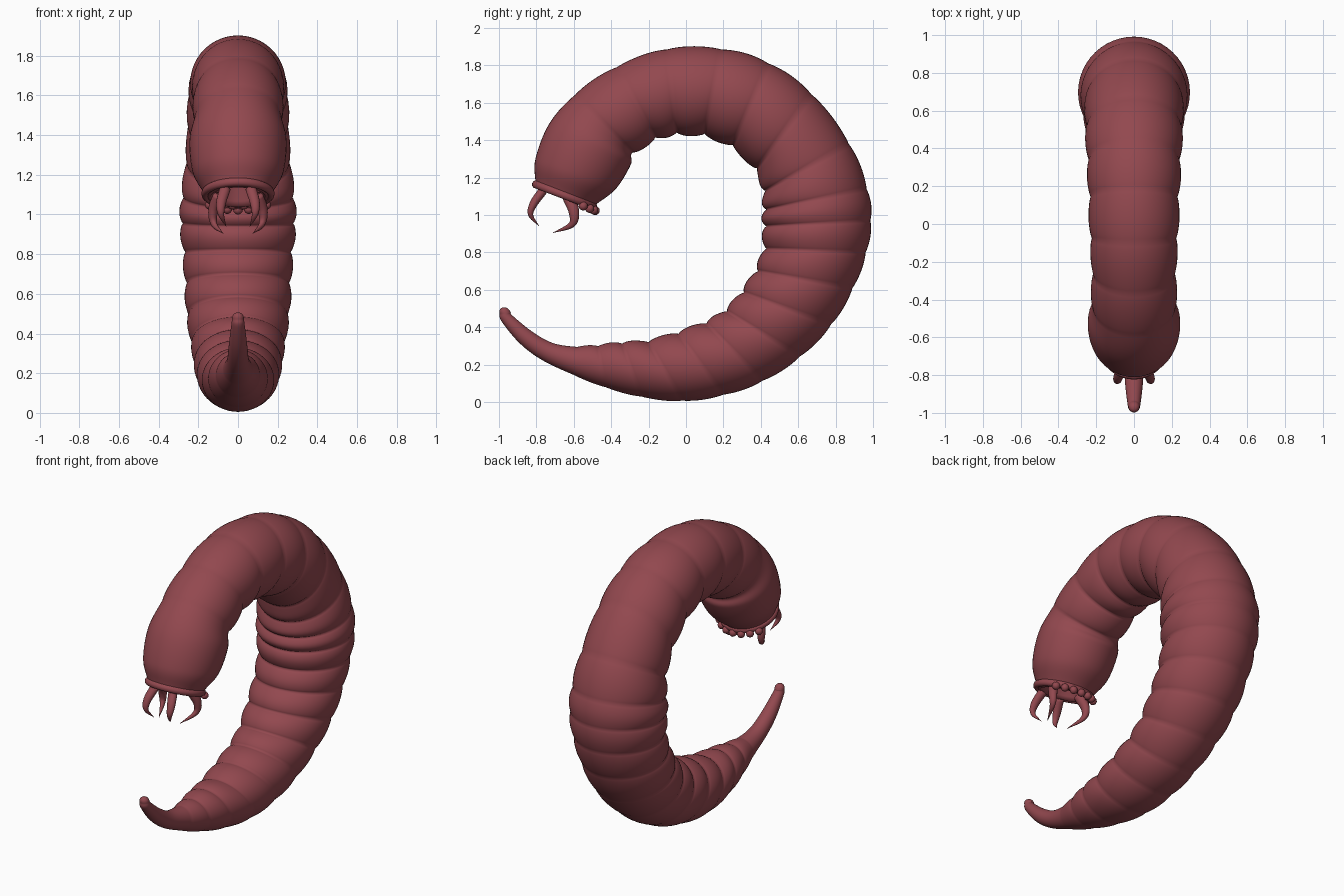
import bpy, bmesh, math
from mathutils import Vector

if "Cube" in bpy.data.objects:
    bpy.data.objects.remove(bpy.data.objects["Cube"])

skin = bpy.data.materials.new("dull red skin")
skin.diffuse_color = (0.29, 0.065, 0.078, 1)
skin.use_nodes = True
skin.node_tree.nodes["Principled BSDF"].inputs["Base Color"].default_value = skin.diffuse_color


def finish(name, bm):
    bmesh.ops.recalc_face_normals(bm, faces=bm.faces)
    me = bpy.data.meshes.new(name)
    bm.to_mesh(me)
    bm.free()
    me.materials.append(skin)
    for p in me.polygons:
        p.use_smooth = True
    ob = bpy.data.objects.new(name, me)
    bpy.context.collection.objects.link(ob)
    return ob


def skin_rings(name, rings):
    """Join closed rings of points into a capped tube."""
    bm = bmesh.new()
    loops = [[bm.verts.new(p) for p in r] for r in rings]
    n = len(loops[0])
    for a, b in zip(loops, loops[1:]):
        for i in range(n):
            j = (i + 1) % n
            bm.faces.new((a[i], a[j], b[j], b[i]))
    bm.faces.new(loops[0])
    bm.faces.new(loops[-1])
    return finish(name, bm)


def spline(pts, i, t):
    """Catmull-Rom between pts[i] and pts[i + 1]."""
    p1, p2 = pts[i], pts[i + 1]
    p0 = pts[i - 1] if i else p1 * 2 - p2
    p3 = pts[i + 2] if i + 2 < len(pts) else p2 * 2 - p1
    return 0.5 * (2 * p1 + (p2 - p0) * t + (2 * p0 - 5 * p1 + 4 * p2 - p3) * t * t
                  + (3 * p1 - p0 - 3 * p2 + p3) * t ** 3)


# Body: outer (back) y, z and inner (belly) y, z at each crease, mouth to tail
stations = [
    (-.805, 1.17, -.49, 1.05), (-.805, 1.30, -.375, 1.14), (-.73, 1.49, -.295, 1.27),
    (-.59, 1.645, -.285, 1.335), (-.37, 1.79, -.165, 1.415), (-.10, 1.885, -.05, 1.442),
    (.19, 1.885, .10, 1.435), (.44, 1.81, .25, 1.375), (.67, 1.645, .38, 1.25),
    (.87, 1.38, .425, 1.13), (.965, 1.14, .43, 1.03), (.985, .97, .43, .94),
    (.96, .80, .43, .82), (.89, .61, .385, .70), (.775, .415, .31, .585),
    (.61, .245, .22, .485), (.41, .115, .11, .42), (.20, .04, -.04, .365),
    (-.02, .008, -.20, .32), (-.24, .03, -.34, .312), (-.43, .08, -.47, .298),
    (-.60, .145, -.58, .295), (-.77, .225, -.71, .315), (-.89, .315, -.82, .375),
    (-.985, .43, -.925, .46), (-.997, .475, -.938, .48)]
outer = [Vector((0, s[0], s[1])) for s in stations]
inner = [Vector((0, s[2], s[3])) for s in stations]
N, STEPS = 48, 14
X = Vector((1, 0, 0))


def ring(o, i, scale=1, bump=0, shift=Vector()):
    c, h = (o + i) / 2 + shift, (o - i) / 2
    r = h.length
    pts = []
    for k in range(N):
        a = 2 * math.pi * k / N
        belly = 0.5 - 0.5 * math.cos(a)
        d = h * math.cos(a) + X * r * math.sin(a)
        pts.append(c + d * scale * (1 + bump * (0.03 + 0.07 * belly)))
    return pts


axis = Vector((0, -.35, -.937))          # direction the mouth faces
rings = [ring(outer[0], inner[0], s, 0, axis * d)
         for s, d in ((.25, -.16), (.55, -.10), (.72, 0), (.82, .025), (.93, .02))]
last = len(stations) - 1
for i in range(last):
    for s in range(STEPS):
        t = s / STEPS
        bump = math.sin(math.pi * t) ** 0.7 if 3 <= i <= 20 else 0
        rings.append(ring(spline(outer, i, t), spline(inner, i, t), 1, bump))
tip = Vector((0, -.25, .97))             # rounded tail end
for a in range(0, 90, 15):
    q = math.radians(a)
    rings.append(ring(outer[-1], inner[-1], math.cos(q), 0, tip * .03 * math.sin(q)))
skin_rings("segmented_body", rings)


# Mouth collar
mouth = (outer[0] + inner[0]) / 2 + axis * 0.005
across = (inner[0] - outer[0]).normalized()


def on_mouth(a, r, d=0):
    return mouth + (X * math.sin(a) + across * math.cos(a)) * r + axis * d


bm = bmesh.new()
loops = []
for k in range(48):
    a = 2 * math.pi * k / 48
    loops.append([bm.verts.new(on_mouth(a, .165 + .02 * math.cos(b), .022 * math.sin(b)))
                  for b in (2 * math.pi * j / 10 for j in range(10))])
for k in range(48):
    for j in range(10):
        m, n = (k + 1) % 48, (j + 1) % 10
        bm.faces.new((loops[k][j], loops[m][j], loops[m][n], loops[k][n]))
finish("mouth_collar", bm)

# Row of small knobs on the belly side of the collar
bm = bmesh.new()
for k in range(-3, 4):
    new = bmesh.ops.create_uvsphere(bm, u_segments=12, v_segments=8, radius=.024)
    bmesh.ops.translate(bm, verts=new["verts"], vec=on_mouth(k * .3, .182, .018))
finish("collar_knobs", bm)


# Curved claws around the mouth
def claw(name, pts, width, thick):
    path = [Vector(p) for p in pts]
    rows = []
    for s in range(19):
        u = min(s / 18 * (len(path) - 1), len(path) - 1.001)
        i = int(u)
        p = spline(path, i, u - i)
        d = (spline(path, i, min(u - i + .01, 1)) - spline(path, i, max(u - i - .01, 0))).normalized()
        w = X - d * X.dot(d)
        w.normalize()
        v = d.cross(w)
        f = max(.04, 1 - (s / 18) ** 2)
        rows.append([p + w * width * f * math.cos(a) + v * thick * f * math.sin(a)
                     for a in (2 * math.pi * k / 12 for k in range(12))])
    skin_rings(name, rows)


for side, label in ((-1, "left"), (1, "right")):
    claw("front_claw_" + label, [(side * .065, -.765, 1.13), (side * .085, -.815, 1.06),
         (side * .085, -.83, 1.0), (side * .06, -.785, .94)], .028, .024)
    claw("rear_claw_" + label, [(side * .10, -.63, 1.10), (side * .125, -.60, 1.02),
         (side * .12, -.61, .95), (side * .075, -.71, .905)], .028, .032)
